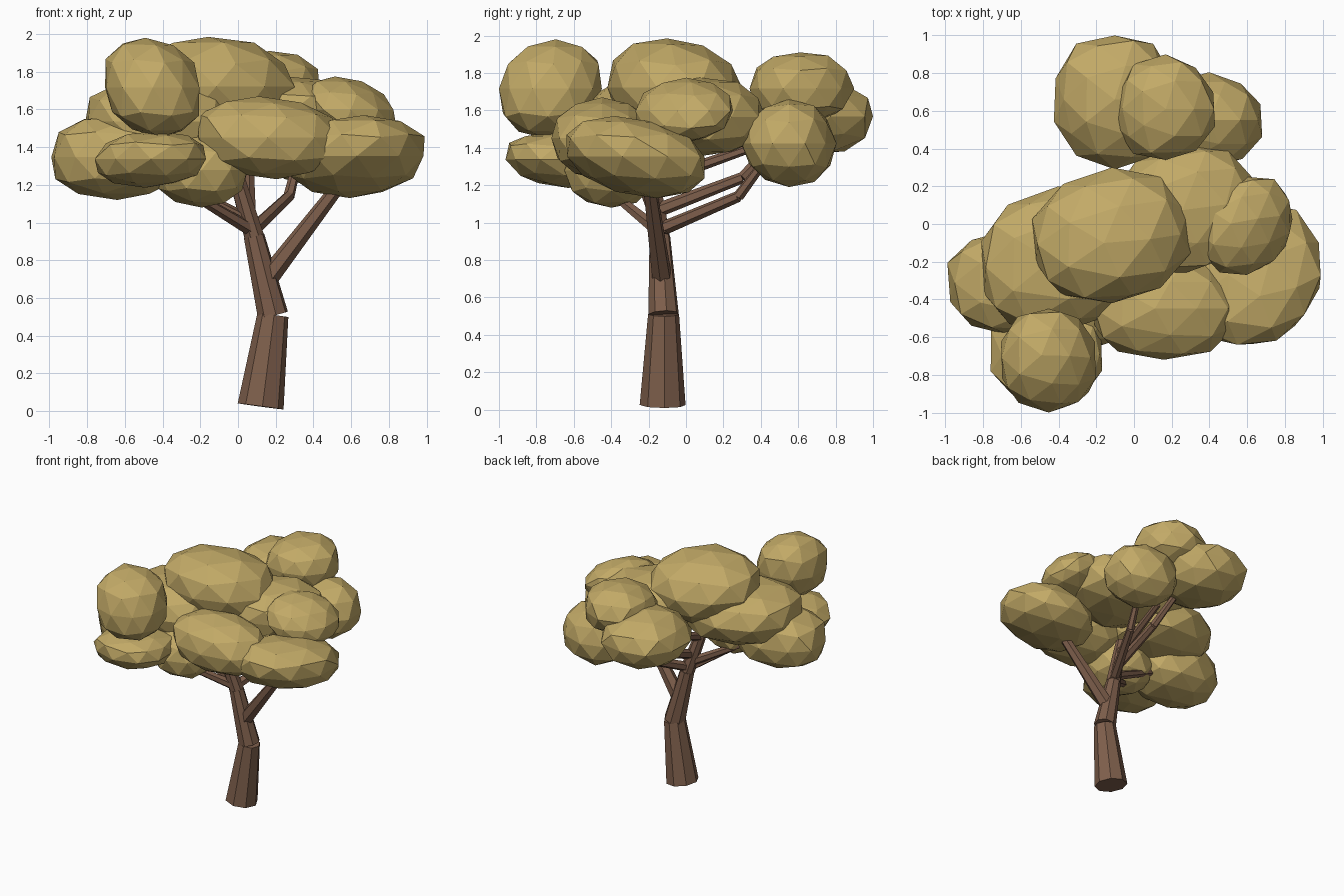
import bpy, bmesh, math, random
from mathutils import Vector

cube = bpy.data.objects.get("Cube")
if cube:
    bpy.data.objects.remove(cube, do_unlink=True)
random.seed(11)


def material(name, rgb):
    mat = bpy.data.materials.new(name)
    mat.use_nodes = True
    mat.diffuse_color = (*rgb, 1)
    mat.node_tree.nodes["Principled BSDF"].inputs["Base Color"].default_value = (*rgb, 1)
    return mat


leaf = material("dry leaf", (0.54, 0.4, 0.135))
bark = material("bark brown", (0.21, 0.115, 0.072))


def add_object(name, bm, mat):
    mesh = bpy.data.meshes.new(name)
    bm.to_mesh(mesh)
    bm.free()
    mesh.materials.append(mat)
    obj = bpy.data.objects.new(name, mesh)
    bpy.context.collection.objects.link(obj)


def clump(name, centre, radii, jitter, power, lean=(0, 0, 0)):
    """Faceted leaf ball: squared by power, leaned (x by z, y by z, y by x), fitted to size."""
    bm = bmesh.new()
    bmesh.ops.create_icosphere(bm, subdivisions=2, radius=1)
    for v in bm.verts:
        v.co = Vector([math.copysign(abs(c) ** power, c) for c in v.co])
        v.co *= 1 + random.uniform(-jitter, jitter)
        x, y, z = v.co
        v.co = (x + lean[0] * z, y + lean[1] * z + lean[2] * x, z)
    for axis in range(3):
        low = min(v.co[axis] for v in bm.verts)
        high = max(v.co[axis] for v in bm.verts)
        for v in bm.verts:
            unit = 2 * (v.co[axis] - low) / (high - low) - 1
            v.co[axis] = centre[axis] + radii[axis] * unit
    add_object(name, bm, leaf)


def limb(name, points, radii, sides):
    """Chain of separate tapered segments, each square to its own direction."""
    bm = bmesh.new()
    for i in range(len(points) - 1):
        a, b = Vector(points[i]), Vector(points[i + 1])
        part = bmesh.ops.create_cone(bm, cap_ends=True, segments=sides, radius1=radii[i],
                                     radius2=radii[i + 1], depth=(b - a).length)
        turn = (b - a).to_track_quat("Z", "Y").to_matrix()
        for v in part["verts"]:
            v.co = turn @ v.co + (a + b) / 2
    add_object(name, bm, bark)


# Trunk, bending towards the crown
limb("trunk", [(0.12, -0.125, 0.025), (0.185, -0.12, 0.51), (0.085, -0.14, 0.93),
               (-0.04, -0.2, 1.35)], [0.123, 0.083, 0.056, 0.04], 8)

# Branches reaching into the leaf clumps
limb("right_branch", [(0.17, -0.13, 0.72), (0.57, -0.2, 1.24)], [0.055, 0.034], 6)
limb("back_branch", [(0.09, -0.12, 0.97), (0.27, 0.28, 1.14), (0.31, 0.4, 1.3)],
     [0.038, 0.03, 0.024], 6)
limb("upper_back_branch", [(0.06, -0.14, 1.07), (0.06, 0.3, 1.24), (0.0, 0.5, 1.45)],
     [0.038, 0.03, 0.024], 6)
limb("crown_branch", [(0.0, -0.17, 1.22), (0.06, 0.35, 1.4)], [0.036, 0.024], 6)
limb("front_branch", [(0.09, -0.14, 0.95), (-0.26, -0.4, 1.16)], [0.038, 0.024], 6)
limb("left_branch", [(0.07, -0.15, 1.0), (-0.4, -0.25, 1.25)], [0.036, 0.024], 6)

# Broad clumps of the crown
clump("crown_top", (-0.12, -0.06, 1.72), (0.42, 0.36, 0.265), 0.03, 0.96, (-0.1, -0.1, 0.08))
clump("crown_middle", (0.25, 0.08, 1.565), (0.38, 0.345, 0.21), 0.03, 0.88, (0, 0, 0.15))
clump("crown_left", (-0.41, -0.19, 1.535), (0.4, 0.39, 0.22), 0.03, 0.85, (-0.1, 0, 0.12))
clump("left_clump", (-0.64, -0.31, 1.345), (0.35, 0.285, 0.225), 0.03, 0.84)
clump("front_clump", (0.16, -0.45, 1.45), (0.38, 0.27, 0.22), 0.03, 0.92, (-0.12, 0, 0))
clump("right_clump", (0.63, -0.27, 1.35), (0.36, 0.37, 0.22), 0.03, 0.95, (0.1, -0.3, 0.15))
clump("upper_right_clump", (0.595, -0.01, 1.6), (0.245, 0.26, 0.175), 0.03, 0.94,
      (-0.35, 0.05, 0.2))
clump("low_front_clump", (-0.19, -0.4, 1.28), (0.24, 0.25, 0.2), 0.03, 0.9)

# Rougher balls at the front and back ends
clump("front_ball", (-0.455, -0.725, 1.715), (0.25, 0.275, 0.265), 0.03, 0.89, (-0.15, 0.1, 0))
clump("front_low_ball", (-0.465, -0.68, 1.335), (0.295, 0.285, 0.15), 0.05, 0.84,
      (0.1, -0.15, 0))
clump("back_top_ball", (0.165, 0.62, 1.71), (0.265, 0.28, 0.2), 0.045, 0.95)
clump("back_left_ball", (-0.1, 0.645, 1.575), (0.325, 0.355, 0.21), 0.05, 0.97)
clump("back_right_ball", (0.4, 0.55, 1.425), (0.28, 0.255, 0.235), 0.045, 0.9)
